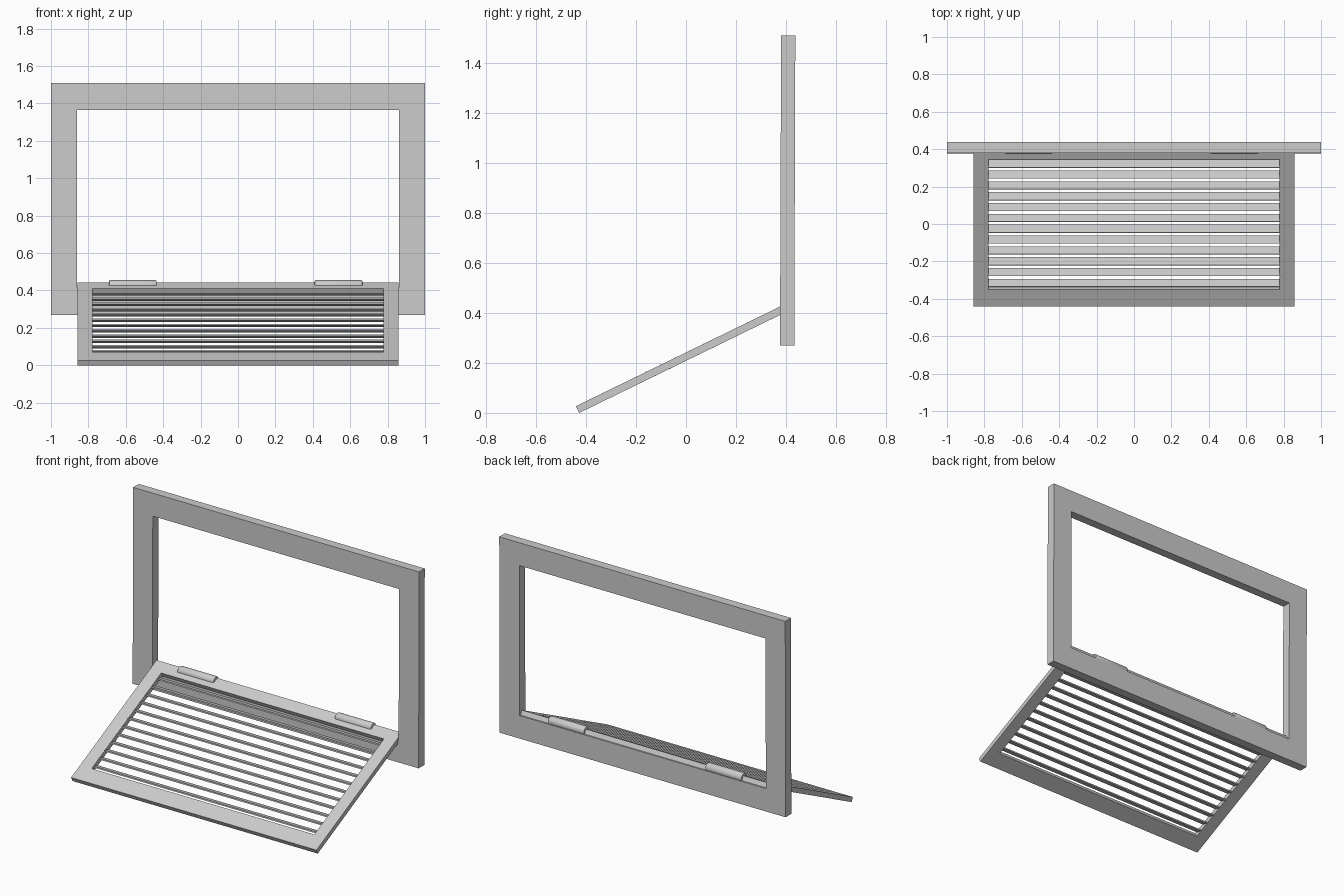
import bpy, bmesh
from math import radians, pi
from mathutils import Matrix, Vector

if "Cube" in bpy.data.objects:
    bpy.data.objects.remove(bpy.data.objects["Cube"])

def add_object(name, bm, matrix=Matrix()):
    bmesh.ops.recalc_face_normals(bm, faces=bm.faces)
    mesh = bpy.data.meshes.new(name)
    bm.to_mesh(mesh)
    bm.free()
    ob = bpy.data.objects.new(name, mesh)
    bpy.context.collection.objects.link(ob)
    ob.matrix_world = matrix
    return ob

def border(name, outer, inner, depth, matrix):
    """Rectangular ring in local xy, extruded along local z; rects are x0, x1, y0, y1."""
    bm = bmesh.new()
    def loop(r):
        x0, x1, y0, y1 = r
        return [bm.verts.new((x, y, 0)) for x, y in ((x0, y0), (x1, y0), (x1, y1), (x0, y1))]
    o, i = loop(outer), loop(inner)
    faces = [bm.faces.new((o[k], o[(k + 1) % 4], i[(k + 1) % 4], i[k])) for k in range(4)]
    ext = bmesh.ops.extrude_face_region(bm, geom=faces)
    bmesh.ops.translate(bm, vec=(0, 0, depth),
                        verts=[g for g in ext["geom"] if isinstance(g, bmesh.types.BMVert)])
    return add_object(name, bm, matrix)

# Upright outer frame, leaning back very slightly
upright = Matrix.Translation((0, 0.433, 0.27)) @ Matrix.Rotation(radians(89.8), 4, 'X')
border("outer_frame", (-1, 1, 0, 1.24), (-0.862, 0.86, 0.145, 1.095), 0.057, upright)

# Open hinged panel
tilt = Matrix.Translation((-0.001, -0.427, 0)) @ Matrix.Rotation(radians(26), 4, 'X')
V0, V1 = 0.1, 0.873
border("panel_frame", (-0.858, 0.858, 0, 0.95), (-0.777, 0.78, V0, V1), 0.03, tilt)

# Louvre slats across the panel opening
COUNT = 12
step = (V1 - V0) / COUNT
for k in range(COUNT):
    bm = bmesh.new()
    bmesh.ops.create_cube(bm, size=1)
    bmesh.ops.scale(bm, vec=(1.56, 0.043, 0.008), verts=bm.verts)
    place = Matrix.Translation((0.001, V0 + step * (k + 0.5), 0.015)) @ Matrix.Rotation(radians(-40), 4, 'X')
    add_object(f"slat_{k + 1}", bm, tilt @ place)

# Hinge barrels with softened ends
for name, x in (("left_hinge", -0.5625), ("right_hinge", 0.5375)):
    bm = bmesh.new()
    bmesh.ops.create_cone(bm, cap_ends=True, segments=24, radius1=0.028, radius2=0.028, depth=0.255)
    rims = [e for e in bm.edges if abs(e.verts[0].co.z - e.verts[1].co.z) < 1e-5]
    bmesh.ops.bevel(bm, geom=rims, offset=0.006, segments=2, affect='EDGES', profile=0.5)
    ob = add_object(name, bm, Matrix.Translation((x, 0.405, 0.427)) @ Matrix.Rotation(pi / 2, 4, 'Y'))
    bpy.ops.object.select_all(action='DESELECT')
    ob.select_set(True)
    bpy.context.view_layer.objects.active = ob
    bpy.ops.object.shade_smooth_by_angle(angle=radians(35))
